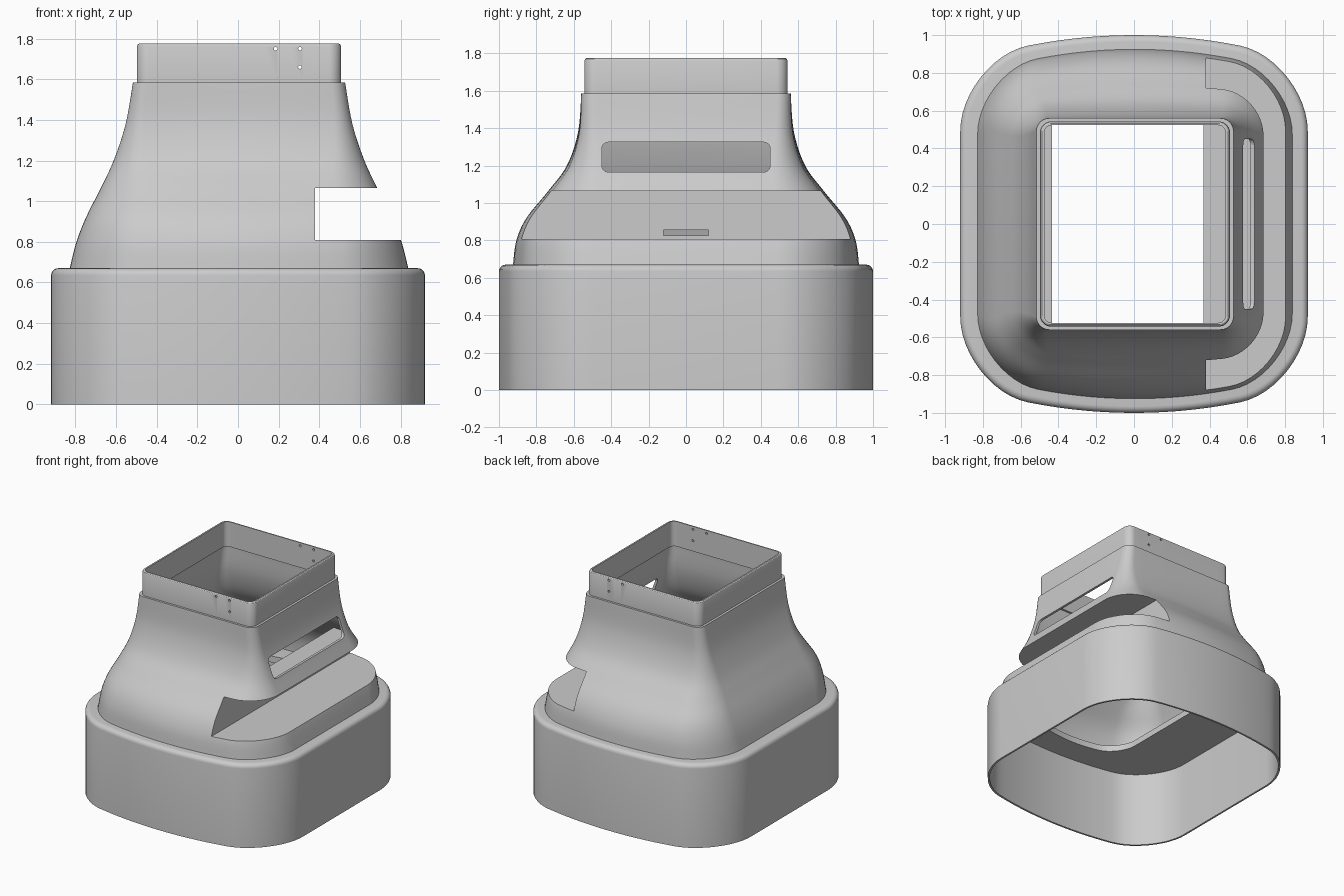
import bpy, bmesh, math
from mathutils import Matrix

cube = bpy.data.objects.get("Cube")
if cube:
    bpy.data.objects.remove(cube, do_unlink=True)

grey = bpy.data.materials.new("plain_grey")
grey.use_nodes = True
grey.diffuse_color = (0.6, 0.6, 0.6, 1)
grey.node_tree.nodes["Principled BSDF"].inputs["Base Color"].default_value = (0.6, 0.6, 0.6, 1)


def outline(hx, hy, r, bulge, steps=12, edge=14):
    """Rounded rectangle whose front and back edges bow outwards by bulge."""
    h = hy - bulge
    pts = []
    for k, (sx, sy) in enumerate([(1, 1), (-1, 1), (-1, -1), (1, -1)]):
        for i in range(steps + 1):
            a = math.pi / 2 * (k + i / steps)
            pts.append((sx * (hx - r) + r * math.cos(a), sy * (h - r) + r * math.sin(a)))
        if k % 2 == 0:
            for i in range(1, edge):
                pts.append((sx * (hx - r) * (1 - 2 * i / edge), sy * h))
    return [(x, y + bulge * (1 - (x / hx) ** 2) * y / h) for x, y in pts]


def finish(name, bm):
    bmesh.ops.recalc_face_normals(bm, faces=bm.faces)
    mesh = bpy.data.meshes.new(name)
    bm.to_mesh(mesh)
    bm.free()
    mesh.materials.append(grey)
    obj = bpy.data.objects.new(name, mesh)
    bpy.context.collection.objects.link(obj)
    return obj


def loft(name, rows, shift=0.0):
    """Closed solid through rows of (z, half width, half depth, radius, bulge)."""
    bm = bmesh.new()
    rings = [[bm.verts.new((x + shift, y, row[0])) for x, y in outline(*row[1:])] for row in rows]
    n = len(rings[0])
    for a, b in zip(rings, rings[1:]):
        for i in range(n):
            j = (i + 1) % n
            bm.faces.new((a[i], a[j], b[j], b[i]))
    bm.faces.new(rings[0][::-1])
    bm.faces.new(rings[-1])
    return finish(name, bm)


def smooth_rows(keys, steps=6):
    """Catmull-Rom interpolation between key rows."""
    out = []
    for i in range(len(keys) - 1):
        p = [keys[max(i - 1, 0)], keys[i], keys[i + 1], keys[min(i + 2, len(keys) - 1)]]
        for s in range(steps):
            t = s / steps
            out.append([b + t / 2 * (c - a + t * (2 * a - 5 * b + 4 * c - d + t * (3 * (b - c) + d - a)))
                        for a, b, c, d in zip(*p)])
    return out + [list(keys[-1])]


def box(name, lo, hi, round_x=0):
    """Box between two corners, optionally rounding the edges along x."""
    bm = bmesh.new()
    bmesh.ops.create_cube(bm, size=1)
    for v in bm.verts:
        v.co = [l + (h - l) * (c + 0.5) for l, h, c in zip(lo, hi, v.co)]
    if round_x:
        edges = [e for e in bm.edges if abs(e.verts[0].co.x - e.verts[1].co.x) > 1e-4]
        bmesh.ops.bevel(bm, geom=edges, offset=round_x, segments=6, profile=0.5, affect='EDGES')
    return finish(name, bm)


def pin(name, x, z):
    """Thin drill running front to back."""
    bm = bmesh.new()
    bmesh.ops.create_cone(bm, cap_ends=True, segments=12, radius1=0.009, radius2=0.009, depth=3,
                          matrix=Matrix.Translation((x, 0, z)) @ Matrix.Rotation(math.pi / 2, 4, 'X'))
    return finish(name, bm)


def cut(obj, cutter):
    mod = obj.modifiers.new("cut", 'BOOLEAN')
    mod.operation = 'DIFFERENCE'
    mod.solver = 'EXACT'
    mod.object = cutter
    bpy.context.view_layer.objects.active = obj
    bpy.ops.object.modifier_apply(modifier=mod.name)


WALL = 0.02
SHIFT = 0.005

# Skirt with a rounded top edge
skirt_rows = [(0, 0.92, 1.0, 0.36, 0.15)]
for i in range(6):
    a = math.pi / 2 * i / 5
    d = 0.035 * (1 - math.cos(a))
    skirt_rows.append((0.635 + 0.035 * math.sin(a), 0.92 - d, 1.0 - d, 0.36 - d, 0.15))
skirt = loft("skirt", skirt_rows)

# Thin flared funnel
funnel_rows = smooth_rows([
    (0.67, 0.833, 0.925, 0.32, 0.13),
    (0.80, 0.80, 0.907, 0.30, 0.115),
    (0.92, 0.753, 0.853, 0.27, 0.085),
    (1.06, 0.683, 0.74, 0.22, 0.05),
    (1.20, 0.617, 0.637, 0.15, 0.025),
    (1.38, 0.558, 0.577, 0.09, 0.01),
    (1.585, 0.522, 0.56, 0.07, 0.0)])
funnel = loft("funnel", funnel_rows, SHIFT)

# Straight collar with a softened rim
collar = loft("collar", [
    (1.585, 0.503, 0.543, 0.06, 0), (1.76, 0.503, 0.543, 0.06, 0),
    (1.77, 0.499, 0.539, 0.056, 0), (1.775, 0.492, 0.532, 0.05, 0)], SHIFT)

# Hollows: skirt cavity, opening in its roof, funnel cavity, collar bore
cavity = loft("cavity_cutter", [(z, 0.905, 0.985, 0.345, 0.15) for z in (-0.1, 0.62)])
opening = loft("opening_cutter", [(z, 0.435, 0.77, 0.17, 0.09) for z in (0.5, 0.8)])
inner = [(z, hx - WALL, hy - WALL, r - WALL, b) for z, hx, hy, r, b in funnel_rows]
inner[0] = (0.6, *inner[0][1:])
inner[-1] = (1.575, *inner[-1][1:])
hollow = loft("hollow_cutter", inner, SHIFT)
bore = loft("bore_cutter", [(z, 0.48, 0.523, 0.04, 0) for z in (1.5, 1.9)], SHIFT)

# Walled pocket on the left side, kept when the funnel is hollowed
pocket_wall = box("pocket_wall_cutter", (0.367, -1.2, 0.795), (1.2, 1.2, 1.08))
cut(hollow, pocket_wall)
notch = box("notch_cutter", (0.38, -1.2, 0.808), (1.2, 1.2, 1.065))
slot = box("slot_cutter", (0.45, -0.45, 1.165), (1.0, 0.45, 1.325), 0.035)
drain = box("drain_cutter", (0.3, -0.12, 0.825), (0.5, 0.12, 0.855))
pins = [pin("pin_cutter", x, z) for x, z in [(0.185, 1.75), (0.305, 1.75), (0.305, 1.66)]]

parts = {skirt: [cavity, opening], funnel: [hollow, bore, notch, slot, drain], collar: [bore] + pins}
for part, cutters in parts.items():
    for cutter in cutters:
        cut(part, cutter)
for helper in [cavity, opening, hollow, bore, pocket_wall, notch, slot, drain] + pins:
    bpy.data.objects.remove(helper, do_unlink=True)

# Smooth curved walls, keep edges crisp
bpy.ops.object.select_all(action='DESELECT')
for part in parts:
    part.select_set(True)
bpy.context.view_layer.objects.active = funnel
bpy.ops.object.shade_smooth_by_angle(angle=math.radians(30))
